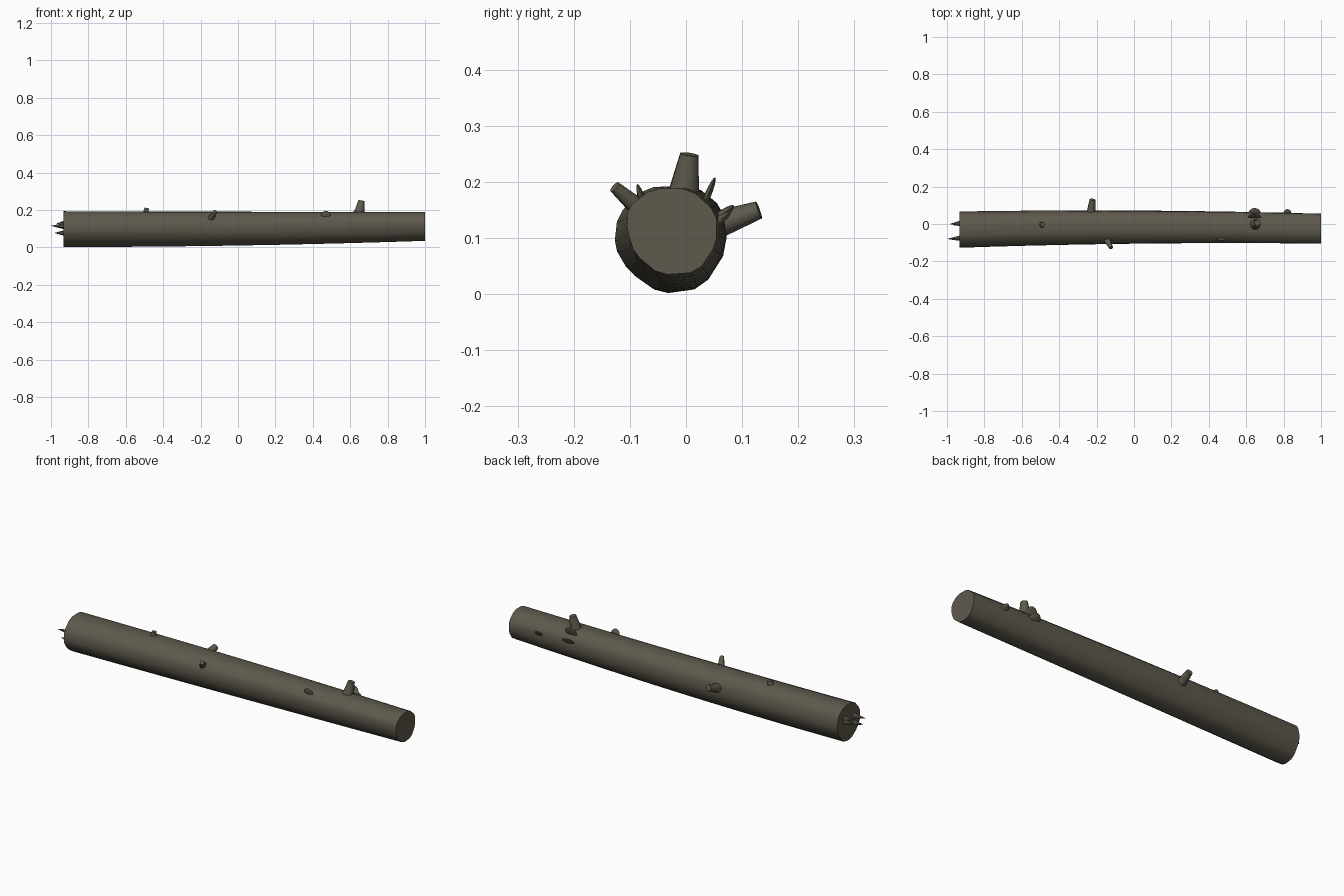
import bpy, bmesh, math
from mathutils import Vector, Matrix

if "Cube" in bpy.data.objects:
    bpy.data.objects.remove(bpy.data.objects["Cube"])

wood = bpy.data.materials.new("weathered_bark")
wood.diffuse_color = (0.112, 0.100, 0.073, 1)
wood.use_nodes = True
wood.node_tree.nodes["Principled BSDF"].inputs["Base Color"].default_value = wood.diffuse_color


def finish(name, bm, angle=40):
    bmesh.ops.recalc_face_normals(bm, faces=bm.faces[:])
    me = bpy.data.meshes.new(name)
    bm.to_mesh(me)
    bm.free()
    me.materials.append(wood)
    ob = bpy.data.objects.new(name, me)
    bpy.context.collection.objects.link(ob)
    bpy.ops.object.select_all(action='DESELECT')
    ob.select_set(True)
    bpy.context.view_layer.objects.active = ob
    bpy.ops.object.shade_smooth_by_angle(angle=math.radians(angle))
    return ob


# Trunk: loft between the thick left end and thin right end, (y, z) outlines
LEFT = [(.01, .194), (.054, .160), (.070, .088), (.022, .010), (-.045, .0),
        (-.102, .040), (-.128, .085), (-.122, .140), (-.075, .190)]
RIGHT = [(.007, .188), (.054, .146), (.055, .090), (.021, .039), (-.046, .034),
         (-.091, .071), (-.105, .112), (-.104, .155), (-.061, .188)]


def rounded(pts):
    # cut every corner once so the outline is softly faceted
    out = []
    n = len(pts)
    for i in range(n):
        p, a, b = Vector(pts[i]), Vector(pts[i - 1]), Vector(pts[(i + 1) % n])
        out += [p.lerp(a, .2), p.lerp(b, .2)]
    return out


bm = bmesh.new()
rings = []
STEPS = 10
for s in range(STEPS + 1):
    t = s / STEPS
    sag = 4 * t * (1 - t)
    ring = []
    for a, b in zip(rounded(LEFT), rounded(RIGHT)):
        p = a.lerp(b, t)
        low = 1 if p.y < .1 else 0
        ring.append(bm.verts.new((-.932 + 1.932 * t, p.x + .011 * sag,
                                  p.y - .008 * sag * low)))
    rings.append(ring)
for r0, r1 in zip(rings, rings[1:]):
    n = len(r0)
    for i in range(n):
        bm.faces.new((r0[i], r0[(i + 1) % n], r1[(i + 1) % n], r1[i]))
bm.faces.new(rings[0])
bm.faces.new(rings[-1])
finish("log_trunk", bm)


# Tapered rods used for branch stubs and splinters
def rod(name, p0, p1, r0, r1, sides=10):
    p0, p1 = Vector(p0), Vector(p1)
    d = p1 - p0
    bm = bmesh.new()
    m = Matrix.Translation((p0 + p1) / 2) @ d.to_track_quat('Z', 'Y').to_matrix().to_4x4()
    bmesh.ops.create_cone(bm, cap_ends=True, segments=sides, radius1=r0,
                          radius2=r1, depth=d.length, matrix=m)
    finish(name, bm)


# Broken branch stubs
rod("branch_stub_top", (.645, -.006, .165), (.66, .006, .249), .031, .017)
rod("branch_stub_back", (-.232, .045, .120), (-.222, .13, .150), .026, .016)
rod("branch_stub_front", (-.150, -.075, .145), (-.122, -.127, .191), .019, .011)
rod("branch_stub_small", (-.495, -.005, .175), (-.488, -.003, .210), .017, .012)

# Sharp splinters on the broken left end
for i, (y, z, tip) in enumerate([(0, .112, -.985), (-.08, .115, -1.0), (-.083, .077, -.98),
                                 (-.005, .128, -.97)]):
    rod(f"splinter_{i + 1}", (-.925, y + .006, z), (tip, y, z), .016, .0005, 6)


# Thin bracket fungi: flattened domes pointing outward from the bark
def bracket(name, x, base, tip, half_width, thick):
    b, t = Vector((x, *base)), Vector((x, *tip))
    out = t - b
    side = Vector((1, 0, 0))
    up = side.cross(out.normalized())
    m = Matrix((side * half_width, out, up * thick)).transposed().to_4x4()
    bm = bmesh.new()
    bmesh.ops.create_uvsphere(bm, u_segments=14, v_segments=8, radius=1,
                              matrix=Matrix.Translation(b) @ m)
    finish(name, bm, 60)


bracket("bracket_upper", .645, (.037, .172), (.052, .208), .034, .006)
bracket("bracket_lower", .645, (.052, .132), (.086, .158), .034, .009)
bracket("bracket_end", .82, (.050, .125), (.080, .147), .023, .008)
bracket("bracket_front", .47, (-.078, .168), (-.087, .196), .026, .006)
